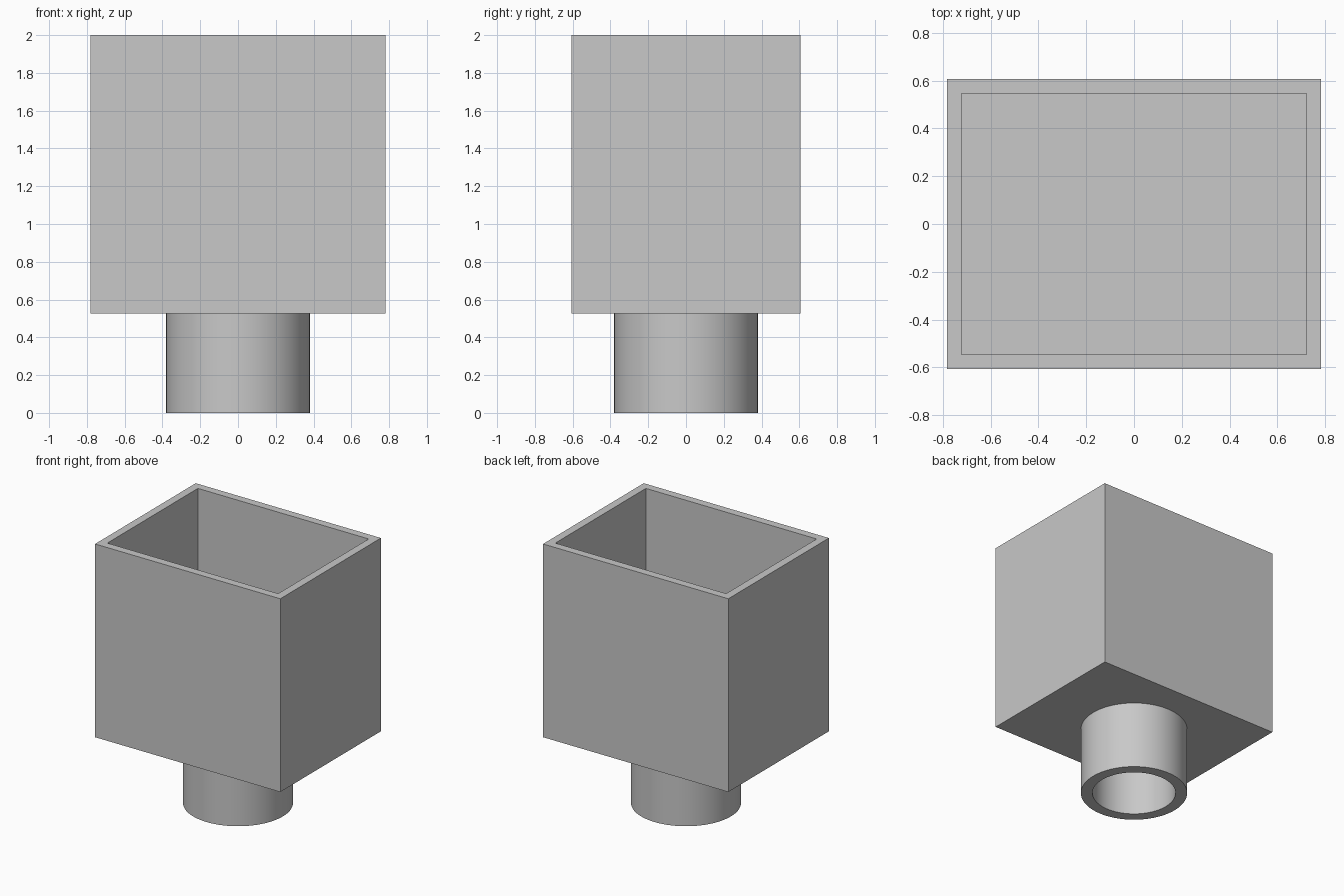
import bpy, bmesh
from math import radians

if "Cube" in bpy.data.objects:
    bpy.data.objects.remove(bpy.data.objects["Cube"])

TOP, BASE, WALL = 2.0, 0.525, 0.086
HALF_X, HALF_Y = 0.782, 0.607
OUTER_R, INNER_R = 0.38, 0.297

grey = bpy.data.materials.new("plain grey")
grey.use_nodes = True
colour = (0.58, 0.58, 0.58, 1)
grey.diffuse_color = colour
grey.node_tree.nodes["Principled BSDF"].inputs["Base Color"].default_value = colour


def make_object(name, bm):
    bmesh.ops.recalc_face_normals(bm, faces=bm.faces)
    mesh = bpy.data.meshes.new(name)
    bm.to_mesh(mesh)
    bm.free()
    mesh.materials.append(grey)
    obj = bpy.data.objects.new(name, mesh)
    bpy.context.collection.objects.link(obj)
    return obj


# Open box: a block whose top face is inset to the wall and pushed down
bm = bmesh.new()
bmesh.ops.create_cube(bm, size=2)
for v in bm.verts:
    v.co.x *= HALF_X
    v.co.y *= HALF_Y
    v.co.z = TOP if v.co.z > 0 else BASE
top = max(bm.faces, key=lambda f: f.calc_center_median().z)
bmesh.ops.inset_region(bm, faces=[top], thickness=WALL)
rim = list(top.verts)
cavity = bmesh.ops.extrude_face_region(bm, geom=[top])
for v in cavity["geom"]:
    if isinstance(v, bmesh.types.BMVert):
        v.co.z = BASE + WALL
if top.is_valid:
    bmesh.ops.delete(bm, geom=[top], context="FACES_ONLY")
make_object("open_box", bm)

# Hollow spigot: a wall profile spun around the vertical axis
bm = bmesh.new()
profile = [(OUTER_R, BASE), (OUTER_R, 0), (INNER_R, 0), (INNER_R, BASE)]
verts = [bm.verts.new((r, 0, z)) for r, z in profile]
edges = [bm.edges.new(pair) for pair in zip(verts, verts[1:] + verts[:1])]
bmesh.ops.spin(bm, geom=verts + edges, cent=(0, 0, 0), axis=(0, 0, 1),
               angle=radians(360), steps=72, use_merge=True)
bmesh.ops.remove_doubles(bm, verts=bm.verts, dist=0.0001)
spigot = make_object("spigot", bm)
bpy.ops.object.select_all(action="DESELECT")
spigot.select_set(True)
bpy.context.view_layer.objects.active = spigot
bpy.ops.object.shade_smooth_by_angle(angle=radians(30))
